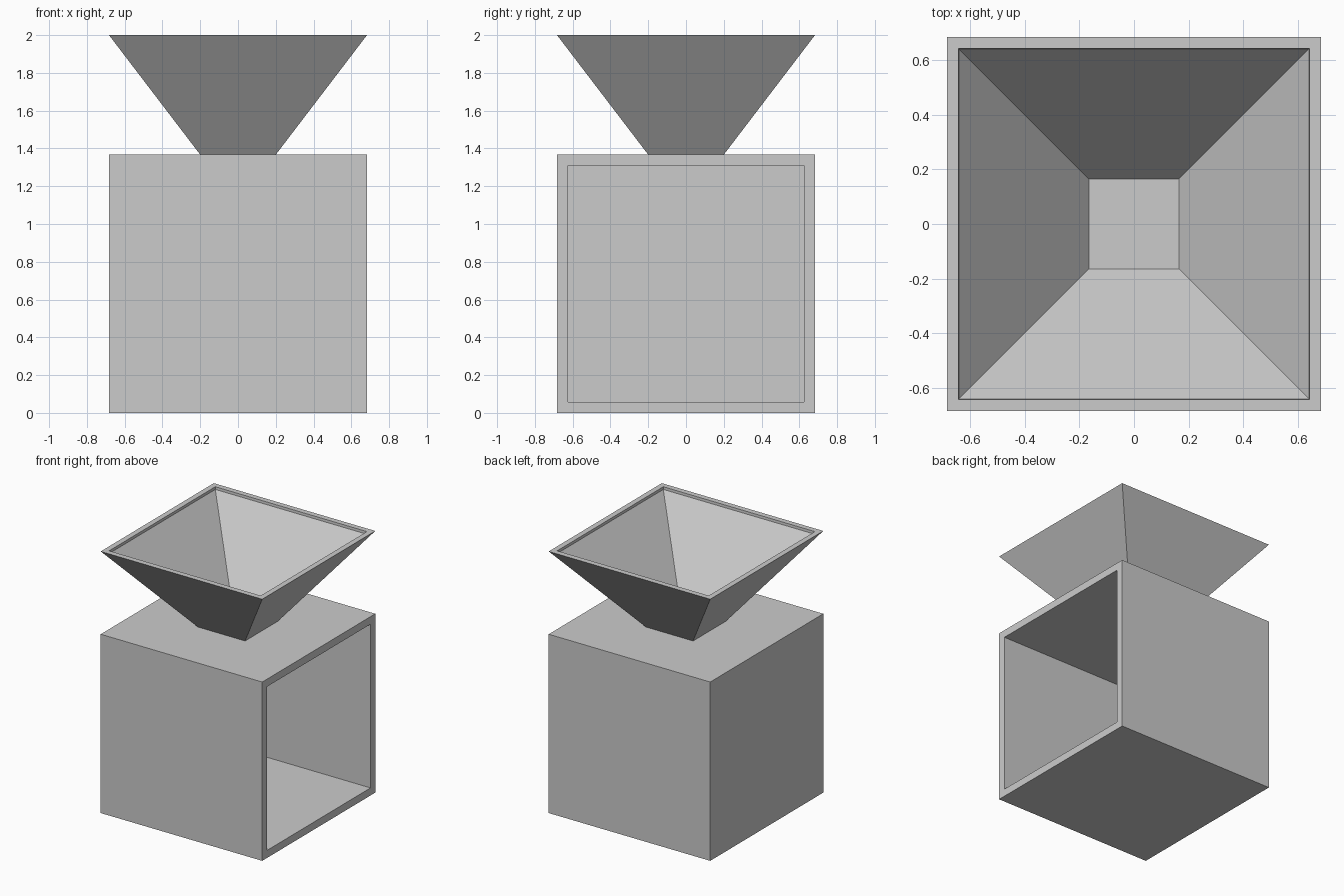
import bpy, bmesh

if "Cube" in bpy.data.objects:
    bpy.data.objects.remove(bpy.data.objects["Cube"])

def make_object(name, bm):
    bmesh.ops.recalc_face_normals(bm, faces=bm.faces)
    mesh = bpy.data.meshes.new(name)
    bm.to_mesh(mesh)
    bm.free()
    obj = bpy.data.objects.new(name, mesh)
    bpy.context.collection.objects.link(obj)
    return obj

def square_loft(name, sections):
    """Closed solid from square cross-sections: (half width, z)."""
    bm = bmesh.new()
    rings = [[bm.verts.new((sx * h, sy * h, z))
              for sx, sy in ((-1, -1), (1, -1), (1, 1), (-1, 1))]
             for h, z in sections]
    for a, b in zip(rings, rings[1:]):
        for i in range(4):
            j = (i + 1) % 4
            bm.faces.new((a[i], a[j], b[j], b[i]))
    bm.faces.new(rings[0])
    bm.faces.new(rings[-1])
    return make_object(name, bm)

HALF, BOX_TOP, WALL, DEPTH = 0.683, 1.367, 0.082, 1.285

# Hollow box, open on the right side
bm = bmesh.new()
bmesh.ops.create_cube(bm, size=1)
bmesh.ops.scale(bm, vec=(2 * HALF, 2 * HALF, BOX_TOP), verts=bm.verts)
bmesh.ops.translate(bm, vec=(0, 0, BOX_TOP / 2), verts=bm.verts)
bm.normal_update()
side = max(bm.faces, key=lambda f: f.normal.x)
bmesh.ops.inset_region(bm, faces=[side], thickness=WALL)
cavity = bmesh.ops.extrude_discrete_faces(bm, faces=[side])["faces"][0]
bmesh.ops.translate(bm, vec=(-DEPTH, 0, 0), verts=cavity.verts)
make_object("box_body", bm)

# Square hopper: outside slope, flat rim, small step, inside slope, floor
square_loft("hopper", [(0.2, BOX_TOP), (HALF, 2.0), (0.641, 2.0),
                       (0.640, 1.98), (0.165, 1.40)])
